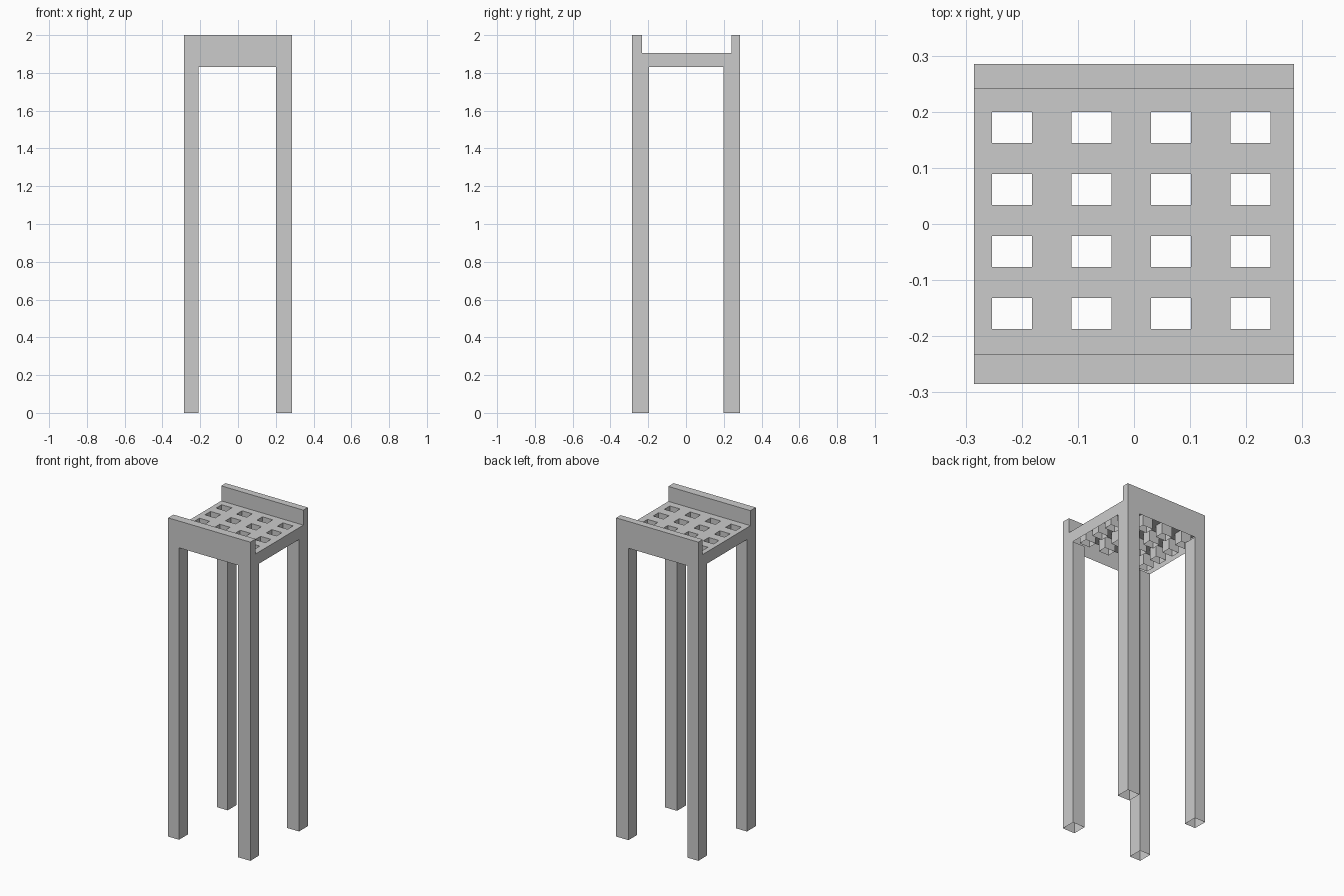
import bpy, bmesh

if "Cube" in bpy.data.objects:
    bpy.data.objects.remove(bpy.data.objects["Cube"])

H = 0.285                       # half width of the footprint
Z_LOW, Z_DECK, Z_TOP = 1.832, 1.906, 2.0
Y_FRONT, Y_BACK = -0.232, 0.241  # inner faces of the two rails


def make_object(name, faces):
    """Create an object from a list of polygons, welding shared corners."""
    bm = bmesh.new()
    for pts in faces:
        bm.faces.new([bm.verts.new(p) for p in pts])
    bmesh.ops.remove_doubles(bm, verts=bm.verts, dist=1e-5)
    me = bpy.data.meshes.new(name)
    bm.to_mesh(me)
    bm.free()
    ob = bpy.data.objects.new(name, me)
    bpy.context.collection.objects.link(ob)
    return ob


def tube(x0, x1, y0, y1, z0, z1, inward=False):
    """Four walls of an open-ended rectangular tube."""
    c = [(x0, y0), (x1, y0), (x1, y1), (x0, y1)]
    walls = []
    for (ax, ay), (bx, by) in zip(c, c[1:] + c[:1]):
        q = [(ax, ay, z0), (bx, by, z0), (bx, by, z1), (ax, ay, z1)]
        walls.append(q[::-1] if inward else q)
    return walls


# Deck sheet with a 4 x 4 grid of openings, each with walls hanging below
holes_x = [(-0.253 + 0.1417 * i, -0.182 + 0.1417 * i) for i in range(4)]
holes_y = [(-0.187 + 0.1105 * i, -0.132 + 0.1105 * i) for i in range(4)]
xs = [-H] + [v for pair in holes_x for v in pair] + [H]
ys = [Y_FRONT] + [v for pair in holes_y for v in pair] + [Y_BACK]
deck = []
for i in range(len(xs) - 1):
    for j in range(len(ys) - 1):
        x0, x1, y0, y1 = xs[i], xs[i + 1], ys[j], ys[j + 1]
        if i % 2 and j % 2:
            deck += tube(x0, x1, y0, y1, Z_LOW, Z_DECK, inward=True)
        else:
            deck.append([(x0, y0, Z_DECK), (x1, y0, Z_DECK),
                         (x1, y1, Z_DECK), (x0, y1, Z_DECK)])
make_object("perforated_deck", deck)

# Outer shell: U-shaped ends joined by the rail faces, open underneath
profile = [(-H, Z_LOW), (H, Z_LOW), (H, Z_TOP), (Y_BACK, Z_TOP),
           (Y_BACK, Z_DECK), (Y_FRONT, Z_DECK), (Y_FRONT, Z_TOP), (-H, Z_TOP)]
shell = [[(H, y, z) for y, z in profile],
         [(-H, y, z) for y, z in reversed(profile)]]
for k in (1, 2, 3, 5, 6, 7):     # skip the underside and the deck span
    (ya, za), (yb, zb) = profile[k], profile[(k + 1) % 8]
    shell.append([(H, ya, za), (-H, ya, za), (-H, yb, zb), (H, yb, zb)])
make_object("rail_shell", shell)

# Four hollow legs, open at the bottom
for side, x0, x1 in (("left", -H, -0.21), ("right", 0.2, H)):
    for end, y0, y1 in (("front", -H, -0.197), ("back", 0.198, H)):
        make_object(f"{end}_{side}_leg", tube(x0, x1, y0, y1, 0, Z_LOW))
